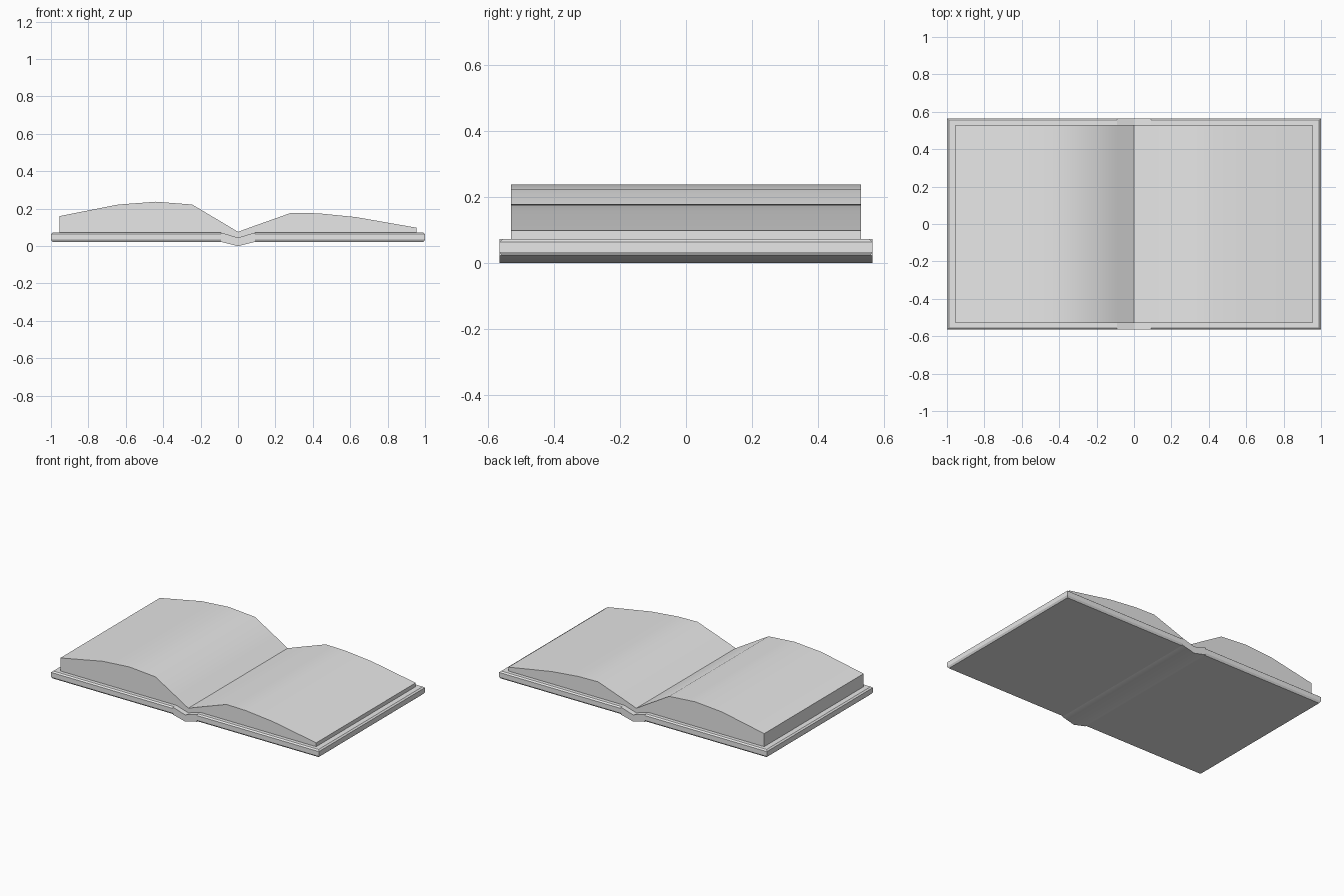
import bpy
import bmesh
import math

cube = bpy.data.objects.get("Cube")
if cube:
    bpy.data.objects.remove(cube, do_unlink=True)

paper_grey = bpy.data.materials.new("light_grey")
paper_grey.use_nodes = True
GREY = (0.8, 0.8, 0.8, 1)
paper_grey.diffuse_color = GREY
paper_grey.node_tree.nodes["Principled BSDF"].inputs["Base Color"].default_value = GREY

HALF_DEPTH = 0.565
PAGE_DEPTH = 0.53
SPINE_X = 0.09


def finish(name, bm):
    """Turn a bmesh into a smooth-shaded object with sharp creases."""
    bmesh.ops.recalc_face_normals(bm, faces=bm.faces[:])
    mesh = bpy.data.meshes.new(name)
    bm.to_mesh(mesh)
    bm.free()
    mesh.materials.append(paper_grey)
    obj = bpy.data.objects.new(name, mesh)
    bpy.context.collection.objects.link(obj)
    bpy.ops.object.select_all(action="DESELECT")
    obj.select_set(True)
    bpy.context.view_layer.objects.active = obj
    bpy.ops.object.shade_smooth_by_angle(angle=math.radians(30))
    return obj


def strip_solid(name, top, bottom, half_depth):
    """Solid along y from matching top and bottom profiles of (x, z)."""
    bm = bmesh.new()
    rings = []
    for y in (-half_depth, half_depth):
        rings.append([[bm.verts.new((x, y, z)) for x, z in line] for line in (top, bottom)])
    (ft, fb), (bt, bb) = rings
    for i in range(len(top) - 1):
        bm.faces.new((ft[i], ft[i + 1], bt[i + 1], bt[i]))
        bm.faces.new((fb[i], fb[i + 1], bb[i + 1], bb[i]))
        bm.faces.new((ft[i], ft[i + 1], fb[i + 1], fb[i]))
        bm.faces.new((bt[i], bt[i + 1], bb[i + 1], bb[i]))
    for i in (0, -1):
        bm.faces.new((ft[i], bt[i], bb[i], fb[i]))
    return finish(name, bm)


def cover_board(name, side):
    """Board with chamfers on its three outer sides."""
    bm = bmesh.new()
    rings = []
    for z, inset in ((0.022, 0.008), (0.034, 0), (0.064, 0), (0.072, 0.01)):
        y = HALF_DEPTH - inset
        x = side * (1 - inset)
        inner = side * SPINE_X
        rings.append([bm.verts.new((px, py, z))
                      for px, py in ((inner, -y), (x, -y), (x, y), (inner, y))])
    for low, high in zip(rings, rings[1:]):
        for i in range(4):
            j = (i + 1) % 4
            bm.faces.new((low[i], low[j], high[j], high[i]))
    bm.faces.new(rings[0])
    bm.faces.new(rings[-1])
    return finish(name, bm)


# Cover boards and the folded spine between them
cover_board("left_cover", 1)
cover_board("right_cover", -1)
strip_solid("spine",
            [(-SPINE_X, 0.072), (0, 0.045), (SPINE_X, 0.072)],
            [(-SPINE_X, 0.022), (0, 0), (SPINE_X, 0.022)], HALF_DEPTH)

# Page blocks, thicker on the right, resting on the covers and spine
page_tops = {
    "right_pages": [(-0.955, 0.16), (-0.64, 0.222), (-0.44, 0.237), (-0.245, 0.222),
                    (-SPINE_X, 0.13), (0, 0.076)],
    "left_pages": [(0, 0.076), (SPINE_X, 0.109), (0.285, 0.178), (0.43, 0.175),
                   (0.63, 0.155), (0.955, 0.098)],
}
for name, top in page_tops.items():
    bottom = [(x, 0.072 - 0.027 * max(0, 1 - abs(x) / SPINE_X)) for x, z in top]
    strip_solid(name, top, bottom, PAGE_DEPTH)
